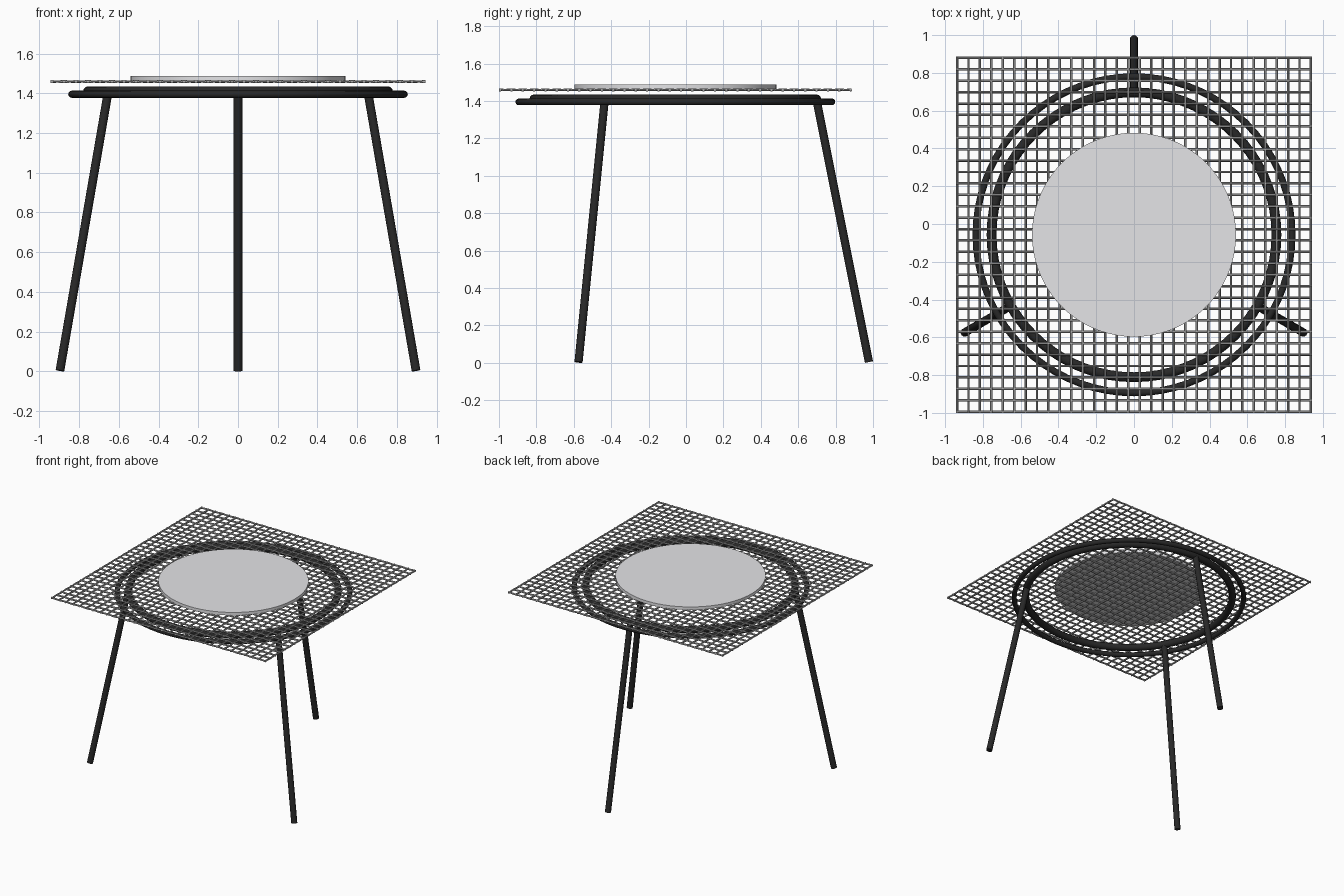
import bpy
from math import cos, sin, radians
from mathutils import Vector

cube = bpy.data.objects.get("Cube")
if cube:
    bpy.data.objects.remove(cube, do_unlink=True)

CENTRE_Y = -0.057


def material(name, rgb):
    m = bpy.data.materials.new(name)
    m.use_nodes = True
    m.diffuse_color = (*rgb, 1)
    m.node_tree.nodes["Principled BSDF"].inputs["Base Color"].default_value = (*rgb, 1)
    return m


black = material("black iron", (0.021, 0.021, 0.021))
steel = material("grey wire", (0.42, 0.42, 0.42))
ceramic = material("pale ceramic", (0.81, 0.81, 0.83))


def finish(name, mat):
    ob = bpy.context.object
    ob.name = name
    ob.data.materials.append(mat)
    bpy.ops.object.shade_smooth_by_angle(angle=radians(40))
    return ob


def ring(name, outer_radius, thickness, z):
    bpy.ops.mesh.primitive_torus_add(
        major_radius=outer_radius - thickness, minor_radius=thickness,
        major_segments=72, minor_segments=12, location=(0, CENTRE_Y, z))
    finish(name, black)


def rod(name, start, end, radius):
    axis = end - start
    bpy.ops.mesh.primitive_cylinder_add(
        vertices=20, radius=radius, depth=axis.length, location=(start + end) / 2,
        rotation=axis.to_track_quat('Z', 'Y').to_euler())
    finish(name, black)


# Two rings of the stand
ring("inner_ring", 0.78, 0.026, 1.409)
ring("outer_ring", 0.855, 0.018, 1.395)

# Three splayed legs
for side, angle in (("back", 90), ("front_right", 210), ("front_left", 330)):
    out = Vector((cos(radians(angle)), sin(radians(angle)), 0))
    base = Vector((0, CENTRE_Y, 0))
    rod(side + "_leg", base + out * 0.755 + Vector((0, 0, 1.405)),
        base + out * 1.035 + Vector((0, 0, 0.004)), 0.022)

# Woven wire gauze
WIRES, HALF, WIRE_R, WAVE = 32, 0.943, 0.0065, 0.002
STEP = 2 * (HALF - WIRE_R) / (WIRES - 1)


def place(i):
    return -HALF + WIRE_R + i * STEP


def wires(name, along_x):
    curve = bpy.data.curves.new(name, 'CURVE')
    curve.dimensions = '3D'
    curve.bevel_depth = WIRE_R
    curve.bevel_resolution = 1
    curve.use_fill_caps = True
    sign = 1 if along_x else -1
    for i in range(WIRES):
        spline = curve.splines.new('POLY')
        spline.points.add(WIRES - 1)
        for j, point in enumerate(spline.points):
            run = -HALF if j == 0 else HALF if j == WIRES - 1 else place(j)
            x, y = (run, place(i)) if along_x else (place(i), run)
            point.co = (x, y, sign * WAVE * (-1) ** (i + j), 1)
    ob = bpy.data.objects.new(name, curve)
    ob.location = (0, CENTRE_Y, 1.459)
    bpy.context.collection.objects.link(ob)
    bpy.ops.object.select_all(action='DESELECT')
    ob.select_set(True)
    bpy.context.view_layer.objects.active = ob
    bpy.ops.object.convert(target='MESH')
    finish(name, steel)


wires("gauze_cross_wires", True)
wires("gauze_long_wires", False)

# Heat-proof centre disc
bpy.ops.mesh.primitive_cylinder_add(vertices=72, radius=0.54, depth=0.024,
                                    location=(0, CENTRE_Y, 1.476))
finish("centre_disc", ceramic)
